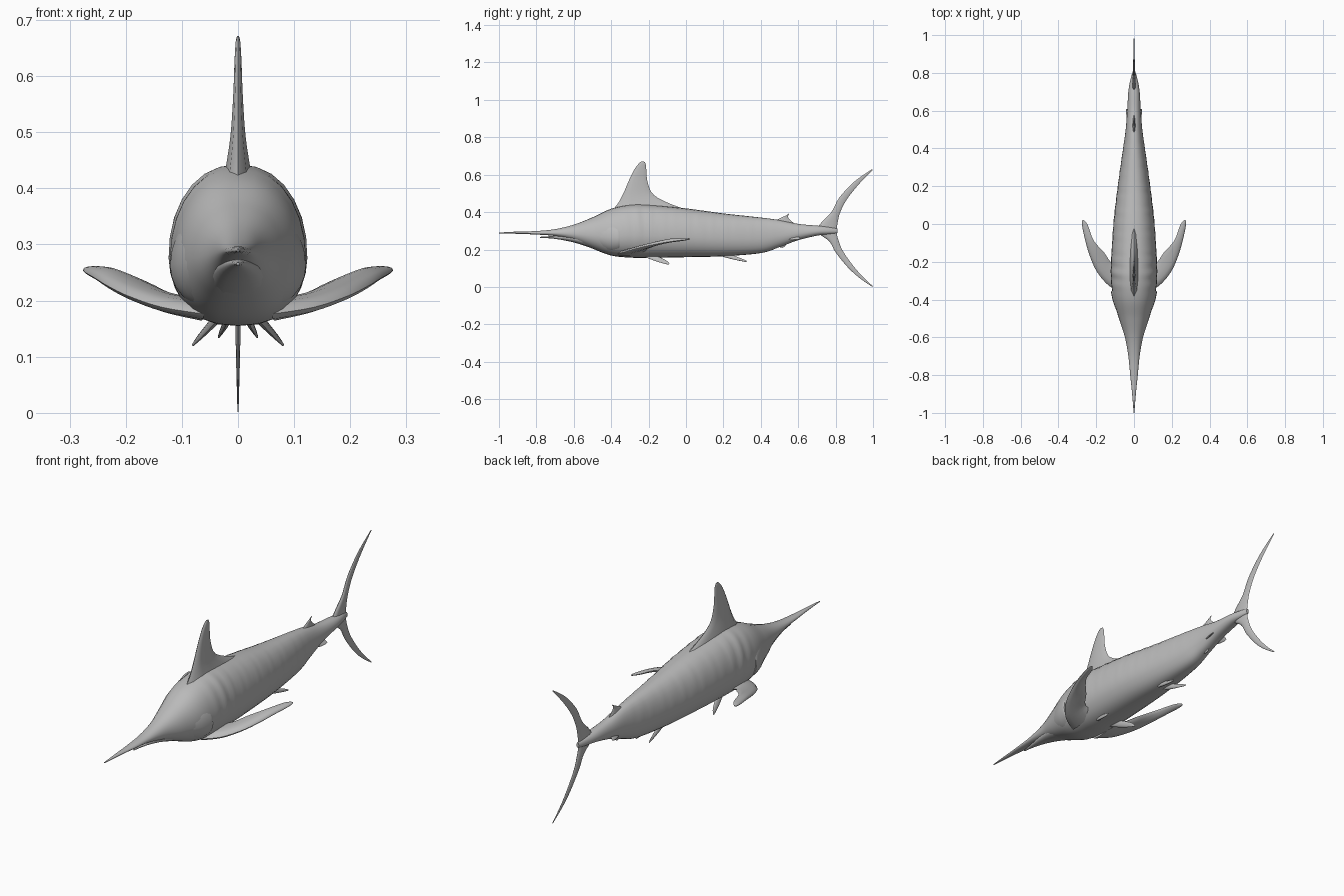
import bpy, bmesh, math
from mathutils import Vector

grey = bpy.data.materials.new("fish_grey")
grey.diffuse_color = (0.5, 0.5, 0.5, 1)


def loft(name, rings):
    """Skin a list of closed rings and cap both ends."""
    bm = bmesh.new()
    vs = [[bm.verts.new(p) for p in r] for r in rings]
    n = len(vs[0])
    for a, b in zip(vs, vs[1:]):
        for i in range(n):
            j = (i + 1) % n
            bm.faces.new((a[i], a[j], b[j], b[i]))
    bm.faces.new(vs[0])
    bm.faces.new(vs[-1])
    bmesh.ops.recalc_face_normals(bm, faces=bm.faces)
    me = bpy.data.meshes.new(name)
    bm.to_mesh(me)
    bm.free()
    me.materials.append(grey)
    ob = bpy.data.objects.new(name, me)
    bpy.context.collection.objects.link(ob)
    bpy.ops.object.select_all(action='DESELECT')
    ob.select_set(True)
    bpy.context.view_layer.objects.active = ob
    bpy.ops.object.shade_smooth_by_angle(angle=math.radians(40))
    return ob


def smooth(rows, steps):
    """Catmull-Rom interpolation of rows of numbers."""
    out = []
    for i in range(len(rows) - 1):
        p0, p1, p2 = rows[max(i - 1, 0)], rows[i], rows[i + 1]
        p3 = rows[min(i + 2, len(rows) - 1)]
        for s in range(steps):
            t = s / steps
            out.append([b + 0.5 * t * (c - a + t * (2*a - 5*b + 4*c - d + t * (3*(b - c) + d - a)))
                        for a, b, c, d in zip(p0, p1, p2, p3)])
    return out + [list(rows[-1])]


def body_ring(y, w, top, bot, wide=0.42, n=28):
    """Egg section, widest below the middle, with faint flank ribs."""
    zc = bot + (top - bot) * wide
    ring = []
    fade = max(0, min(1, (y + 0.38) / 0.1, (0.5 - y) / 0.2))
    for i in range(n):
        a = 2 * math.pi * i / n
        c, s = math.cos(a), math.sin(a)
        rib = 1 + 0.022 * fade * math.sin(y * 95 + 2 * s) * max(0, s + 0.5)
        e = 0.9 if s > 0 else 0.8
        x = w * math.copysign(abs(c) ** e, c) * rib
        ring.append((x, y, zc + s * ((top - zc) if s > 0 else (zc - bot))))
    return ring


def fin(name, sections, steps=4, n=12, mirror=False):
    """Streamlined fin; each section is front edge xyz, rear edge xyz, thickness."""
    rows = smooth(sections, steps)
    mids = [(Vector(r[:3]) + Vector(r[3:6])) / 2 for r in rows]
    rings = []
    for i, r in enumerate(rows):
        f, b = Vector(r[:3]), Vector(r[3:6])
        span = mids[min(i + 1, len(mids) - 1)] - mids[max(i - 1, 0)]
        nor = (b - f).cross(span).normalized()
        ring = []
        for k in range(n):
            a = 2 * math.pi * k / n
            u = 0.5 - 0.5 * math.cos(a)
            ring.append(f.lerp(b, u) + nor * (r[6] / 2 * math.sin(a) * (1.2 - 0.5 * u)))
        rings.append(ring)
    ob = loft(name, rings)
    if mirror:
        m = ob.modifiers.new("other_side", 'MIRROR')
        hub = bpy.data.objects.get("mirror_centre")
        if not hub:
            hub = bpy.data.objects.new("mirror_centre", None)
            bpy.context.collection.objects.link(hub)
            hub.hide_render = True
        m.mirror_object = hub
    return ob


def flat(sections):
    """Sections in the middle plane: front y, z, rear y, z, thickness."""
    return [(0, a, b, 0, c, d, t) for a, b, c, d, t in sections]


# Body with head and upper bill: y, half width, top, bottom
body = [(-1.0, 0.002, 0.291, 0.287), (-0.9, 0.010, 0.296, 0.284), (-0.8, 0.020, 0.299, 0.280),
        (-0.7, 0.030, 0.309, 0.272), (-0.6, 0.048, 0.333, 0.247), (-0.5, 0.080, 0.372, 0.205),
        (-0.4, 0.109, 0.418, 0.168), (-0.3, 0.121, 0.440, 0.157), (-0.2, 0.121, 0.440, 0.155),
        (0.0, 0.109, 0.420, 0.159), (0.2, 0.086, 0.393, 0.164), (0.4, 0.058, 0.371, 0.181),
        (0.5, 0.044, 0.357, 0.213), (0.6, 0.036, 0.337, 0.250), (0.7, 0.030, 0.328, 0.274),
        (0.76, 0.020, 0.322, 0.281), (0.81, 0.006, 0.312, 0.288)]
loft("body", [body_ring(*r) for r in smooth(body, 8)])

# Lower jaw
jaw = [(-0.78, 0.003, 0.268, 0.263), (-0.7, 0.016, 0.273, 0.257),
       (-0.6, 0.038, 0.275, 0.238), (-0.5, 0.060, 0.270, 0.206)]
loft("lower_jaw", [body_ring(*r, wide=0.6, n=16) for r in smooth(jaw, 4)])

# Gill covers: slightly raised shells over the back of the head
gill = [(-0.50, 0.076, 0.350, 0.215), (-0.42, 0.108, 0.385, 0.180),
        (-0.37, 0.120, 0.385, 0.175), (-0.355, 0.120, 0.375, 0.180)]
loft("gill_covers", [body_ring(*r) for r in smooth(gill, 4)])

# Dorsal fin
fin("dorsal_fin", flat([(-0.40, 0.405, 0.06, 0.40, 0.06), (-0.365, 0.445, -0.06, 0.435, 0.045),
                        (-0.335, 0.50, -0.17, 0.49, 0.028), (-0.305, 0.57, -0.205, 0.56, 0.018),
                        (-0.275, 0.63, -0.212, 0.625, 0.013), (-0.25, 0.662, -0.215, 0.655, 0.009),
                        (-0.237, 0.672, -0.222, 0.669, 0.004)]))

# Crescent tail fin, lower tip to upper tip
fin("tail_fin", flat([(0.995, 0.001, 1.0, 0.003, 0.002), (0.925, 0.05, 0.945, 0.055, 0.005),
                      (0.865, 0.105, 0.895, 0.112, 0.008), (0.80, 0.185, 0.84, 0.19, 0.011),
                      (0.765, 0.245, 0.815, 0.25, 0.016), (0.70, 0.295, 0.806, 0.295, 0.020),
                      (0.72, 0.34, 0.811, 0.345, 0.018), (0.777, 0.40, 0.825, 0.40, 0.013),
                      (0.82, 0.478, 0.86, 0.468, 0.010), (0.90, 0.563, 0.925, 0.55, 0.006),
                      (0.993, 0.629, 0.998, 0.626, 0.002)]))

# Small fins above and below the tail stem
fin("rear_dorsal_fin", flat([(0.46, 0.345, 0.59, 0.33, 0.020), (0.50, 0.366, 0.555, 0.36, 0.010),
                             (0.532, 0.381, 0.545, 0.378, 0.006), (0.55, 0.392, 0.553, 0.39, 0.002)]))
fin("rear_anal_fin", flat([(0.46, 0.235, 0.57, 0.255, 0.020), (0.485, 0.218, 0.54, 0.232, 0.010),
                           (0.515, 0.209, 0.528, 0.216, 0.004)]))

# Tail keels
fin("tail_keel", [(0.02, 0.52, 0.262, 0.02, 0.60, 0.278, 0.012),
                  (0.037, 0.56, 0.252, 0.036, 0.608, 0.262, 0.006),
                  (0.042, 0.595, 0.252, 0.041, 0.61, 0.256, 0.003)], mirror=True)

# Pectoral fins, swept out, back and up
fin("pectoral_fin", [(0.06, -0.37, 0.176, 0.07, -0.20, 0.195, 0.036),
                     (0.135, -0.325, 0.188, 0.118, -0.205, 0.209, 0.030),
                     (0.195, -0.255, 0.208, 0.155, -0.155, 0.228, 0.026),
                     (0.232, -0.175, 0.226, 0.192, -0.115, 0.245, 0.022),
                     (0.255, -0.10, 0.240, 0.220, -0.075, 0.256, 0.018),
                     (0.272, -0.025, 0.250, 0.243, -0.010, 0.259, 0.014),
                     (0.276, 0.012, 0.254, 0.260, 0.016, 0.259, 0.008),
                     (0.272, 0.022, 0.256, 0.267, 0.022, 0.258, 0.003)], mirror=True)

# Pelvic fins and paired anal fins
fin("pelvic_fin", [(0.03, -0.25, 0.172, 0.04, -0.17, 0.172, 0.018),
                   (0.052, -0.19, 0.148, 0.056, -0.13, 0.154, 0.012),
                   (0.068, -0.14, 0.131, 0.070, -0.10, 0.138, 0.008),
                   (0.080, -0.095, 0.119, 0.081, -0.088, 0.123, 0.003)], mirror=True)
fin("anal_fin", [(0.014, 0.15, 0.176, 0.016, 0.24, 0.176, 0.018),
                 (0.022, 0.22, 0.155, 0.024, 0.275, 0.160, 0.012),
                 (0.028, 0.27, 0.143, 0.030, 0.305, 0.149, 0.008),
                 (0.034, 0.322, 0.133, 0.035, 0.328, 0.138, 0.003)], mirror=True)
